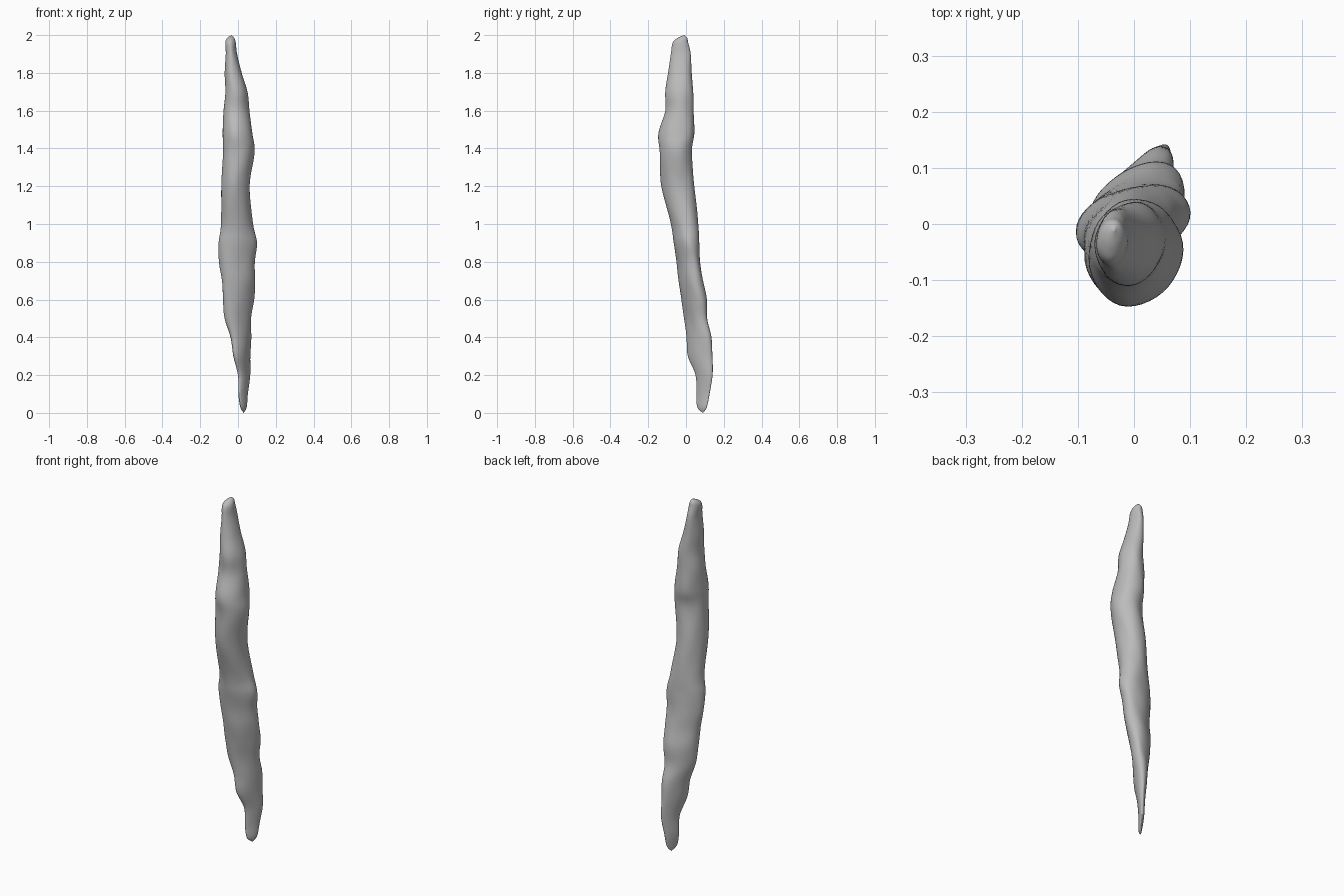
import bpy
import bmesh
import math
from mathutils import Vector

SIDES = 40
STEPS = 6

# Outline of the pod: height, left/right limits in x, front/back limits in y
OUTLINE = [
    (0, .03, .03, .09, .09),
    (.03, .012, .046, .06, .11),
    (.1, .002, .052, .055, .125),
    (.2, 0, .065, .05, .14),
    (.3, -.025, .065, .01, .14),
    (.4, -.04, .07, .003, .135),
    (.5, -.07, .07, -.01, .112),
    (.6, -.08, .085, -.025, .11),
    (.7, -.085, .09, -.04, .09),
    (.8, -.1, .09, -.05, .075),
    (.9, -.103, .1, -.065, .07),
    (1, -.09, .08, -.08, .065),
    (1.2, -.088, .062, -.13, .045),
    (1.38, -.08, .087, -.14, .03),
    (1.48, -.08, .077, -.145, .045),
    (1.6, -.077, .06, -.11, .04),
    (1.7, -.067, .05, -.11, .038),
    (1.8, -.07, .02, -.095, .03),
    (1.9, -.065, -.005, -.08, .025),
    (1.96, -.067, -.012, -.07, .012),
    (1.985, -.057, -.02, -.045, .006),
    (2, -.035, -.035, -.01, -.01),
]


def make_material(name, colour):
    material = bpy.data.materials.new(name)
    material.use_nodes = True
    material.diffuse_color = colour
    shader = material.node_tree.nodes["Principled BSDF"]
    shader.inputs["Base Color"].default_value = colour
    shader.inputs["Roughness"].default_value = 0.7
    return material


def spline(before, start, end, after, t):
    """Smooth interpolation between start and end."""
    slope_in = (end - before) / 2
    slope_out = (after - start) / 2
    fall = 2 * t**3 - 3 * t**2 + 1
    return (start * fall + end * (1 - fall)
            + slope_in * (t**3 - 2 * t**2 + t)
            + slope_out * (t**3 - t**2))


def smooth_sections(rows):
    """Resample the outline into closely spaced sections."""
    last = len(rows) - 1
    sections = []
    for i in range(last):
        window = [rows[max(0, min(last, i + k))] for k in (-1, 0, 1, 2)]
        for step in range(STEPS):
            t = step / STEPS
            sections.append([spline(*column, t) for column in zip(*window)])
    return sections[1:]


def section_points(z, left, right, front, back):
    """Skewed oval section, leaning along the diagonal near the bottom."""
    centre = Vector(((left + right) / 2, (front + back) / 2, z))
    half_x = (right - left) / 2
    half_y = (back - front) / 2
    skew = max(0.1, 0.85 - 0.65 * z)
    upright = math.sqrt(1 - skew * skew)
    points = []
    for i in range(SIDES):
        angle = math.tau * i / SIDES
        # Shallow dimples along the skin
        dimple = 1 + 0.015 * math.sin(5 * angle + 3 * z) * math.sin(22 * z)
        x = half_x * math.cos(angle)
        y = half_y * (skew * math.cos(angle) + upright * math.sin(angle))
        points.append(centre + Vector((x, y, 0)) * dimple)
    return points


def build_pod(material):
    bm = bmesh.new()
    rings = [[bm.verts.new(p) for p in section_points(*section)]
             for section in smooth_sections(OUTLINE)]

    # Skin between neighbouring sections
    for lower, upper in zip(rings, rings[1:]):
        for i in range(SIDES):
            j = (i + 1) % SIDES
            bm.faces.new((lower[i], lower[j], upper[j], upper[i]))

    # Closed tips
    for row, ring in ((OUTLINE[0], rings[0]), (OUTLINE[-1], rings[-1])):
        z, x, _, y, _ = row
        tip = bm.verts.new((x, y, z))
        for i in range(SIDES):
            bm.faces.new((ring[i], ring[(i + 1) % SIDES], tip))

    bmesh.ops.recalc_face_normals(bm, faces=bm.faces[:])
    for face in bm.faces:
        face.smooth = True
    mesh = bpy.data.meshes.new("pod")
    bm.to_mesh(mesh)
    bm.free()
    mesh.materials.append(material)
    pod = bpy.data.objects.new("pod", mesh)
    bpy.context.collection.objects.link(pod)
    return pod


default_cube = bpy.data.objects.get("Cube")
if default_cube:
    bpy.data.objects.remove(default_cube, do_unlink=True)

build_pod(make_material("plain grey", (0.5, 0.5, 0.5, 1)))
